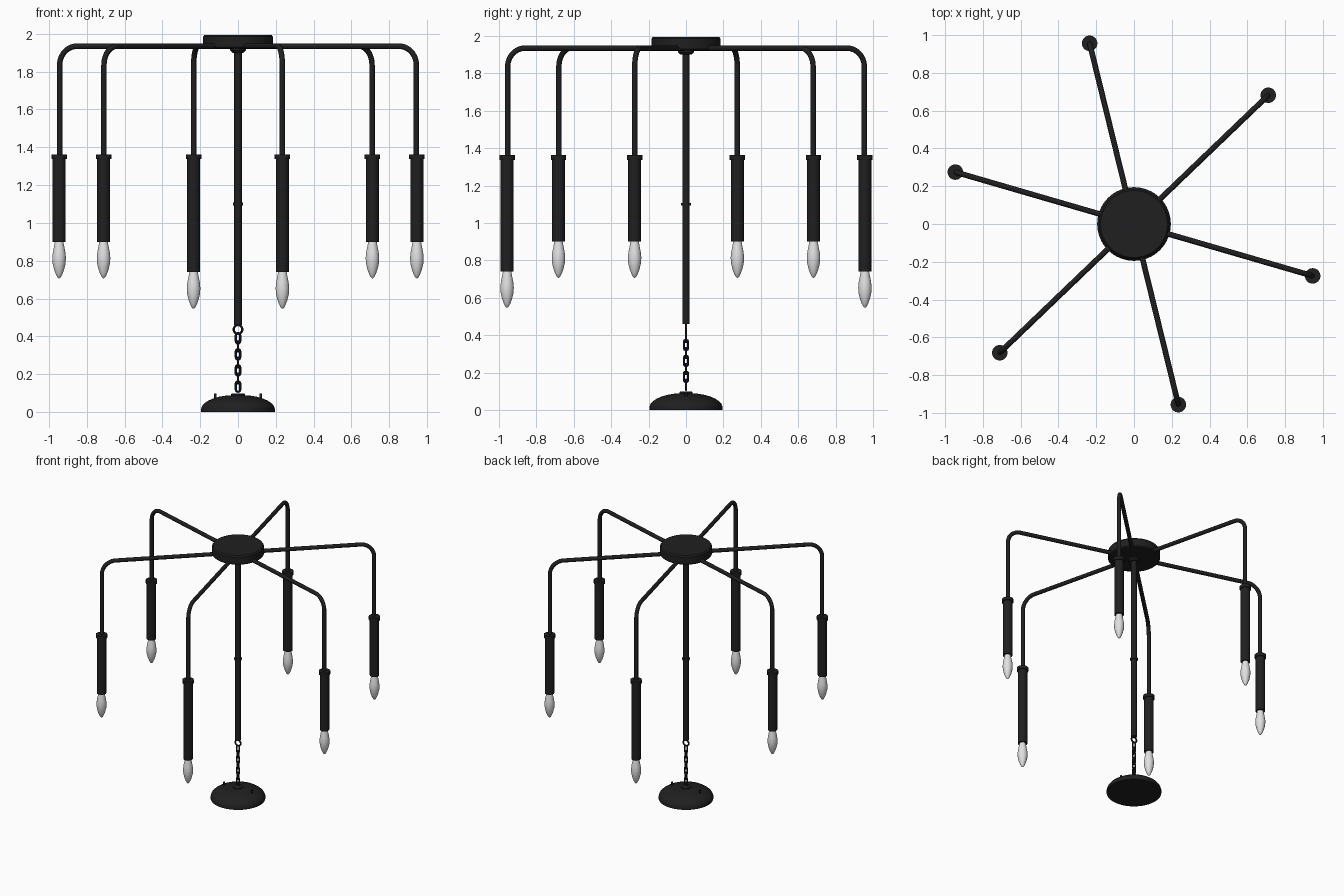
import bpy, bmesh, math
from mathutils import Vector

if "Cube" in bpy.data.objects:
    bpy.data.objects.remove(bpy.data.objects["Cube"])


def material(name, v):
    m = bpy.data.materials.new(name)
    m.diffuse_color = (v, v, v, 1)
    m.use_nodes = True
    m.node_tree.nodes["Principled BSDF"].inputs["Base Color"].default_value = m.diffuse_color
    return m


BLACK = material("matte_black", 0.014)
GLASS = material("frosted_white", 0.75)


def add_object(name, bm, mat):
    bmesh.ops.recalc_face_normals(bm, faces=bm.faces[:])
    me = bpy.data.meshes.new(name)
    bm.to_mesh(me)
    bm.free()
    me.materials.append(mat)
    ob = bpy.data.objects.new(name, me)
    bpy.context.collection.objects.link(ob)
    bpy.ops.object.select_all(action='DESELECT')
    ob.select_set(True)
    bpy.context.view_layer.objects.active = ob
    bpy.ops.object.shade_smooth_by_angle(angle=math.radians(35))
    return ob


def lathe(name, profile, mat, loc=(0, 0, 0), sides=32):
    """Revolve (radius, z) points about the z axis, capping both ends."""
    bm = bmesh.new()
    c = Vector(loc)
    rings = [[bm.verts.new(c + Vector((r * math.cos(t), r * math.sin(t), z)))
              for t in (2 * math.pi * i / sides for i in range(sides))]
             for r, z in profile]
    for a, b in zip(rings, rings[1:]):
        for i in range(sides):
            j = (i + 1) % sides
            bm.faces.new((a[i], a[j], b[j], b[i]))
    bm.faces.new(rings[0])
    bm.faces.new(rings[-1])
    return add_object(name, bm, mat)


def sweep(name, path, radius, mat, side, closed=False, sides=12):
    """Sweep a circle along a planar path; side is the plane's normal."""
    bm = bmesh.new()
    side = Vector(side)
    n = len(path)
    rings = []
    for k, p in enumerate(path):
        nxt = path[(k + 1) % n] if closed else path[min(k + 1, n - 1)]
        prv = path[k - 1] if closed else path[max(k - 1, 0)]
        up = (nxt - prv).normalized().cross(side)
        rings.append([bm.verts.new(p + radius * (math.cos(t) * side + math.sin(t) * up))
                      for t in (2 * math.pi * i / sides for i in range(sides))])
    for a, b in zip(rings, rings[1:] + (rings[:1] if closed else [])):
        for i in range(sides):
            j = (i + 1) % sides
            bm.faces.new((a[i], a[j], b[j], b[i]))
    if not closed:
        bm.faces.new(rings[0])
        bm.faces.new(rings[-1])
    return add_object(name, bm, mat)


def link(name, z, half_w, half_len, wire, turned):
    """Stadium-shaped chain link standing upright."""
    across = Vector((0, 1, 0)) if turned else Vector((1, 0, 0))
    side = Vector((1, 0, 0)) if turned else Vector((0, 1, 0))
    path = []
    for i in range(24):
        t = 2 * math.pi * (i + 0.5) / 24
        dz = math.copysign(half_len - half_w, math.sin(t))
        path.append(across * half_w * math.cos(t)
                    + Vector((0, 0, z + dz + half_w * math.sin(t))))
    sweep(name, path, wire, BLACK, side, closed=True, sides=8)


# Top disc, hub collar and central rod
lathe("top_disc", [(0.177, 1.922), (0.185, 1.93), (0.185, 1.985), (0.177, 1.995)], BLACK, sides=64)
lathe("hub_collar", [(0.03, 1.9), (0.042, 1.912), (0.042, 1.93)], BLACK)
lathe("central_rod", [(0.02, 0.46), (0.02, 1.93)], BLACK)
lathe("rod_joint", [(0.027, 1.093), (0.027, 1.108)], BLACK)

# Six arms, each with a candle sleeve and a bulb
REACH, ARM_Z, BEND = 0.985, 1.935, 0.1
for k in range(6):
    a = math.radians(43.8 + 60 * k)
    d = Vector((math.cos(a), math.sin(a), 0))
    path = [Vector((0, 0, ARM_Z)) + d * 0.02]
    for i in range(13):
        t = math.pi / 2 * i / 12
        path.append(d * (REACH - BEND + BEND * math.sin(t) * 0.97)
                    + Vector((0, 0, ARM_Z - BEND + BEND * math.cos(t))))
    # keep the vertical drop straight under the bend
    end = path[-1].copy()
    end.z = 1.35
    path.append(end)
    sweep(f"arm_{k}", path, 0.0148, BLACK, (-math.sin(a), math.cos(a), 0))
    foot = 0.74 if k % 3 == 1 else 0.90
    c = (end.x * REACH / (REACH - 0.003), end.y * REACH / (REACH - 0.003), 0)
    lathe(f"sleeve_{k}", [(0.034, foot), (0.034, 1.34)], BLACK, c)
    lathe(f"sleeve_cap_{k}", [(0.041, 1.338), (0.041, 1.363)], BLACK, c)
    bulb = [(0.022, 0.003), (0.026, -0.02), (0.033, -0.055), (0.036, -0.085),
            (0.034, -0.115), (0.027, -0.145), (0.018, -0.17), (0.009, -0.187), (0.002, -0.193)]
    lathe(f"bulb_{k}", [(r, foot + z) for r, z in bulb], GLASS, c, 24)

# Ring at the rod's end and the interlocking chain
link("rod_ring", 0.437, 0.023, 0.0231, 0.006, False)
for k in range(7):
    link(f"chain_link_{k}", 0.39 - 0.0425 * k, 0.0115, 0.0275, 0.0058, k % 2 == 1)

# Domed plate with hub and two screws
dome = [(0.195, 0), (0.195, 0.018), (0.19, 0.032), (0.178, 0.046), (0.158, 0.06),
        (0.13, 0.072), (0.1, 0.081), (0.065, 0.087), (0.03, 0.089)]
lathe("ceiling_plate", dome, BLACK, sides=64)
lathe("plate_hub", [(0.036, 0.084), (0.036, 0.095), (0.03, 0.099)], BLACK)
for s in (-1, 1):
    lathe("plate_screw", [(0.007, 0.07), (0.007, 0.098)], BLACK, (0.12 * s, 0, 0), 12)
